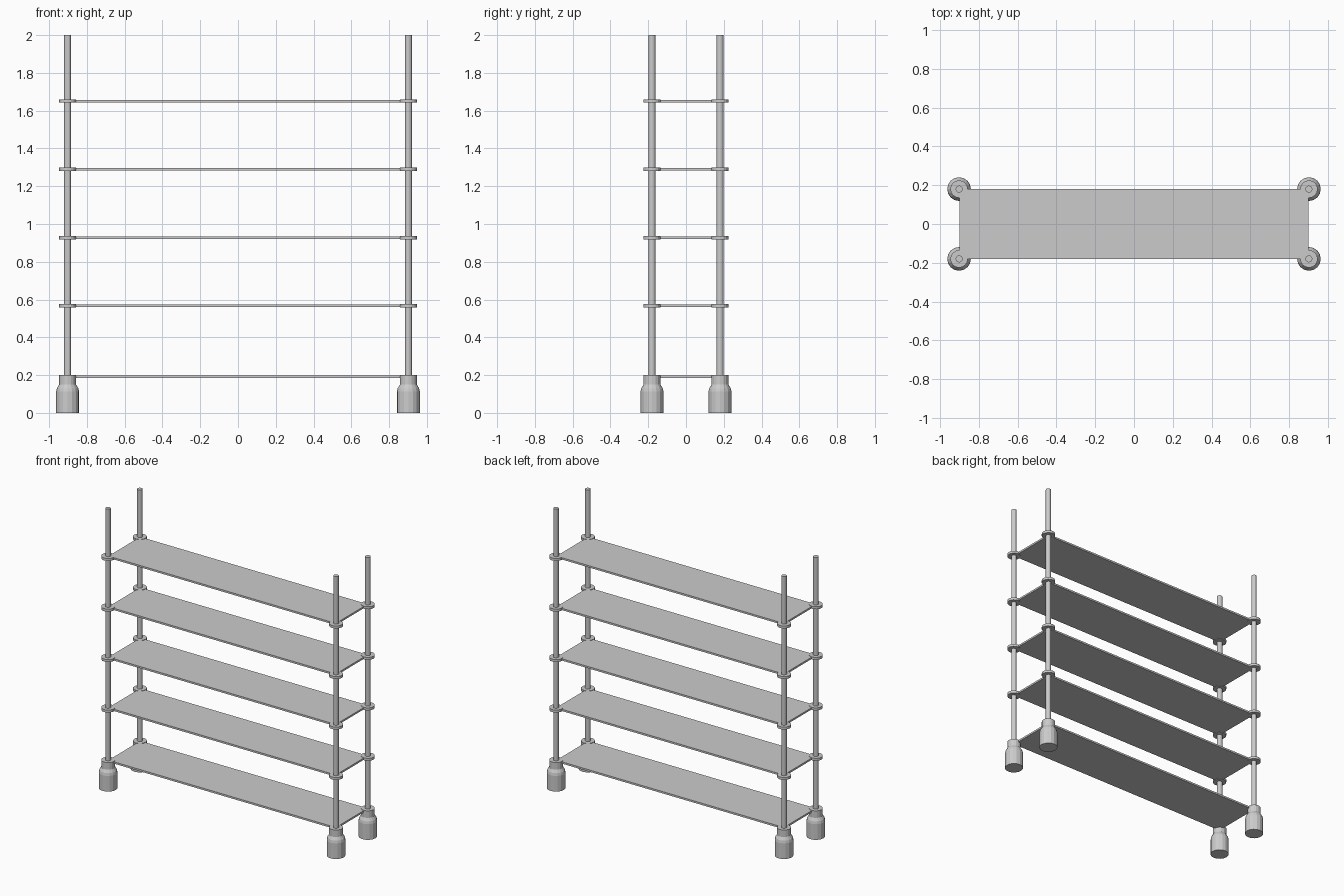
import bpy, bmesh, math

if "Cube" in bpy.data.objects:
    bpy.data.objects.remove(bpy.data.objects["Cube"])

PX, PY = 0.902, 0.18          # post centres
POST_R, COLLAR_R = 0.018, 0.045
LEVELS = [0.567, 0.928, 1.289, 1.651]


def finish(name, bm):
    bmesh.ops.recalc_face_normals(bm, faces=bm.faces)
    mesh = bpy.data.meshes.new(name)
    bm.to_mesh(mesh)
    bm.free()
    obj = bpy.data.objects.new(name, mesh)
    bpy.context.collection.objects.link(obj)
    return obj


def lathe(name, profile, x, y, sides=16):
    # stacked rings of (radius, z), capped at both ends
    bm = bmesh.new()
    rings = [[bm.verts.new((x + r * math.cos(2 * math.pi * i / sides),
                            y + r * math.sin(2 * math.pi * i / sides), z))
              for i in range(sides)] for r, z in profile]
    for a, b in zip(rings, rings[1:]):
        for i in range(sides):
            j = (i + 1) % sides
            bm.faces.new((a[i], a[j], b[j], b[i]))
    bm.faces.new(rings[0])
    bm.faces.new(rings[-1])
    return finish(name, bm)


def shelf(name, z, thick):
    bm = bmesh.new()
    bmesh.ops.create_cube(bm, size=1)
    bmesh.ops.scale(bm, vec=(2 * PX - 0.004, 2 * PY, thick), verts=bm.verts)
    bmesh.ops.translate(bm, vec=(0, 0, z), verts=bm.verts)
    return finish(name, bm)


# shelves
shelf("bottom_shelf", 0.191, 0.013)
for n, z in enumerate(LEVELS):
    shelf(f"shelf_{n + 1}", z, 0.013)

# corner assemblies
for sx, side in ((-1, "left"), (1, "right")):
    for sy, end in ((-1, "front"), (1, "back")):
        x, y, tag = sx * PX, sy * PY, f"{end}_{side}"
        # bottle-shaped foot
        lathe(f"foot_{tag}", [(0.061, 0), (0.061, 0.112), (0.057, 0.13),
                              (COLLAR_R, 0.15), (COLLAR_R, 0.2)], x, y)
        # upright post
        lathe(f"post_{tag}", [(POST_R, 0.195), (POST_R, 2.0)], x, y)
        # shelf collars
        for n, z in enumerate(LEVELS):
            lathe(f"collar_{tag}_{n + 1}",
                  [(COLLAR_R, z - 0.009), (COLLAR_R, z + 0.009)], x, y)
